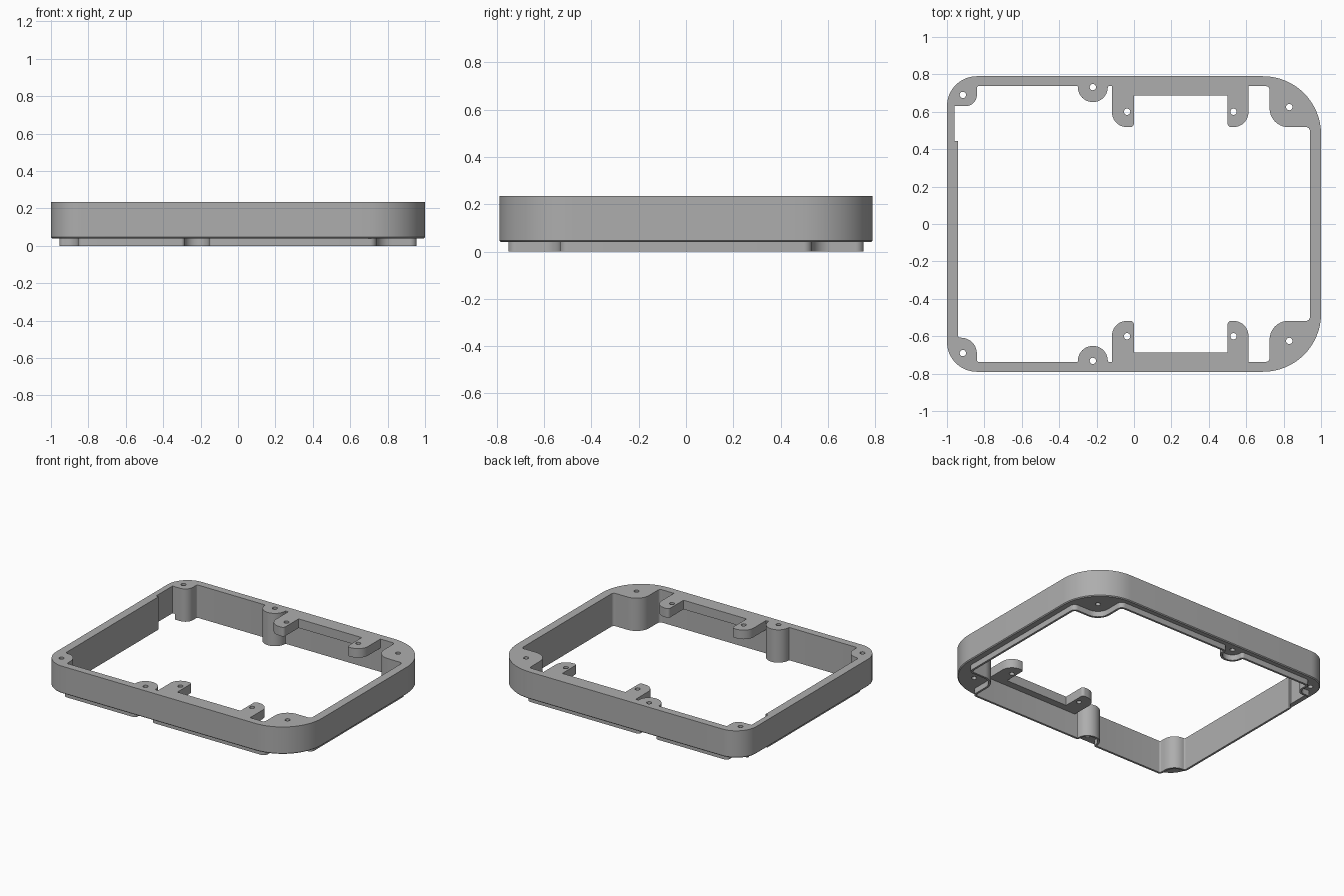
import bpy, bmesh, math
from mathutils import Vector

cube = bpy.data.objects.get("Cube")
if cube:
    bpy.data.objects.remove(cube)

TOP, BODY_BASE, TAB_BASE = 0.235, 0.04, 0.17
LIP = 0.015

grey = bpy.data.materials.new("matte_grey")
grey.use_nodes = True
colour = (0.42, 0.42, 0.42, 1)
grey.diffuse_color = colour
grey.node_tree.nodes["Principled BSDF"].inputs["Base Color"].default_value = colour


def rounded(corners, steps=10, closed=True):
    """Turn (x, y, radius) corners into a filleted outline."""
    pts, n = [], len(corners)
    for i, (x, y, r) in enumerate(corners):
        p = Vector((x, y))
        if r == 0 or (not closed and i in (0, n - 1)):
            pts.append(p)
            continue
        a = (Vector(corners[i - 1][:2]) - p).normalized()
        b = (Vector(corners[(i + 1) % n][:2]) - p).normalized()
        centre = p + (a + b) * r
        for k in range(steps + 1):
            t = k / steps * math.pi / 2
            pts.append(centre - b * r * math.cos(t) - a * r * math.sin(t))
    clean = [pts[0]]
    for p in pts[1:]:
        if (p - clean[-1]).length > 0.0005:
            clean.append(p)
    return clean


def circle(x, y, r=0.017, n=20):
    return [Vector((x + r * math.cos(k * math.tau / n), y + r * math.sin(k * math.tau / n)))
            for k in range(n)]


def flip(corners):
    return [(x, -y, r) for x, y, r in reversed(corners)]


def plate(name, loops, low, high, edge=0):
    """Fill the loops (outline plus holes), extrude up, chamfer the lower outer edge."""
    bm = bmesh.new()
    edges, outer = [], []
    for i, loop in enumerate(loops):
        vs = [bm.verts.new((p.x, p.y, low)) for p in loop]
        es = [bm.edges.new((vs[k - 1], vs[k])) for k in range(len(vs))]
        edges += es
        if i == 0:
            outer = es
    bmesh.ops.triangle_fill(bm, edges=edges, use_beauty=True, normal=(0, 0, -1))
    new = bmesh.ops.extrude_face_region(bm, geom=bm.faces[:], use_keep_orig=True)
    for v in new["geom"]:
        if isinstance(v, bmesh.types.BMVert):
            v.co.z = high
    bmesh.ops.recalc_face_normals(bm, faces=bm.faces[:])
    if edge:
        bmesh.ops.bevel(bm, geom=[e for e in outer if e.is_valid], offset=edge,
                        segments=1, affect='EDGES')
    mesh = bpy.data.meshes.new(name)
    bm.to_mesh(mesh)
    bm.free()
    ob = bpy.data.objects.new(name, mesh)
    bpy.context.collection.objects.link(ob)
    mesh.materials.append(grey)
    bpy.ops.object.select_all(action='DESELECT')
    ob.select_set(True)
    bpy.context.view_layer.objects.active = ob
    bpy.ops.object.shade_smooth_by_angle(angle=math.radians(30))
    return ob


def offset(path, d):
    """Shift an open path sideways to its right."""
    out = []
    for i, p in enumerate(path):
        a = (p - path[max(i - 1, 0)]).normalized()
        b = (path[min(i + 1, len(path) - 1)] - p).normalized()
        na, nb = Vector((a.y, -a.x)), Vector((b.y, -b.x))
        if i == 0:
            na = nb
        if i == len(path) - 1:
            nb = na
        out.append(p + (na + nb) * d / (1 + na.dot(nb)))
    return out


# Pocket edge along the back, from the large corner boss to the small one
back_run = [(0.94, 0.518, 0.02), (0.725, 0.518, 0.1), (0.725, 0.737, 0.02),
            (-0.14, 0.737, 0.005), (-0.14, 0.652, 0.079), (-0.30, 0.652, 0.079),
            (-0.30, 0.737, 0.005), (-0.84, 0.737, 0.01)]
small_boss = [(-0.84, 0.608, 0.085), (-0.94, 0.608, 0.01)]
cut_boss = [(-0.84, 0.63, 0.06), (-0.96, 0.63, 0)]
slot = [(-0.96, 0.443, 0), (-0.94, 0.443, 0)]
front_run = flip(back_run + small_boss)

outline = rounded([(-1, -0.79, 0.16), (1, -0.79, 0.31), (1, 0.79, 0.31), (-1, 0.79, 0.16)], 16)
pocket = rounded(slot + front_run + back_run + cut_boss)

# Screw holes through the bosses
holes = [circle(x, s * y) for s in (1, -1)
         for x, y in ((-0.915, 0.69), (-0.22, 0.732), (0.83, 0.625))]
plate("frame_wall", [outline, pocket] + holes, BODY_BASE, TOP, 0.006)

# Thin locating lip below the frame, open at the side slot
path = rounded(slot[1:] + front_run + back_run + [cut_boss[0], (-0.94, 0.63, 0)], closed=False)
plate("locating_lip", [path + offset(path, LIP)[::-1]], 0, BODY_BASE)

# Mounting brackets with two tabs each
bracket = [(-0.118, 0.737, 0), (-0.118, 0.518, 0.08), (0, 0.518, 0.02), (0, 0.686, 0),
           (0.5, 0.686, 0), (0.5, 0.518, 0.02), (0.612, 0.518, 0.08), (0.612, 0.737, 0)]
for name, side in (("back_bracket", 1), ("front_bracket", -1)):
    shape = bracket if side == 1 else flip(bracket)
    tab_holes = [circle(x, side * 0.6) for x in (-0.037, 0.532)]
    plate(name, [rounded(shape)] + tab_holes, TAB_BASE, TOP)
